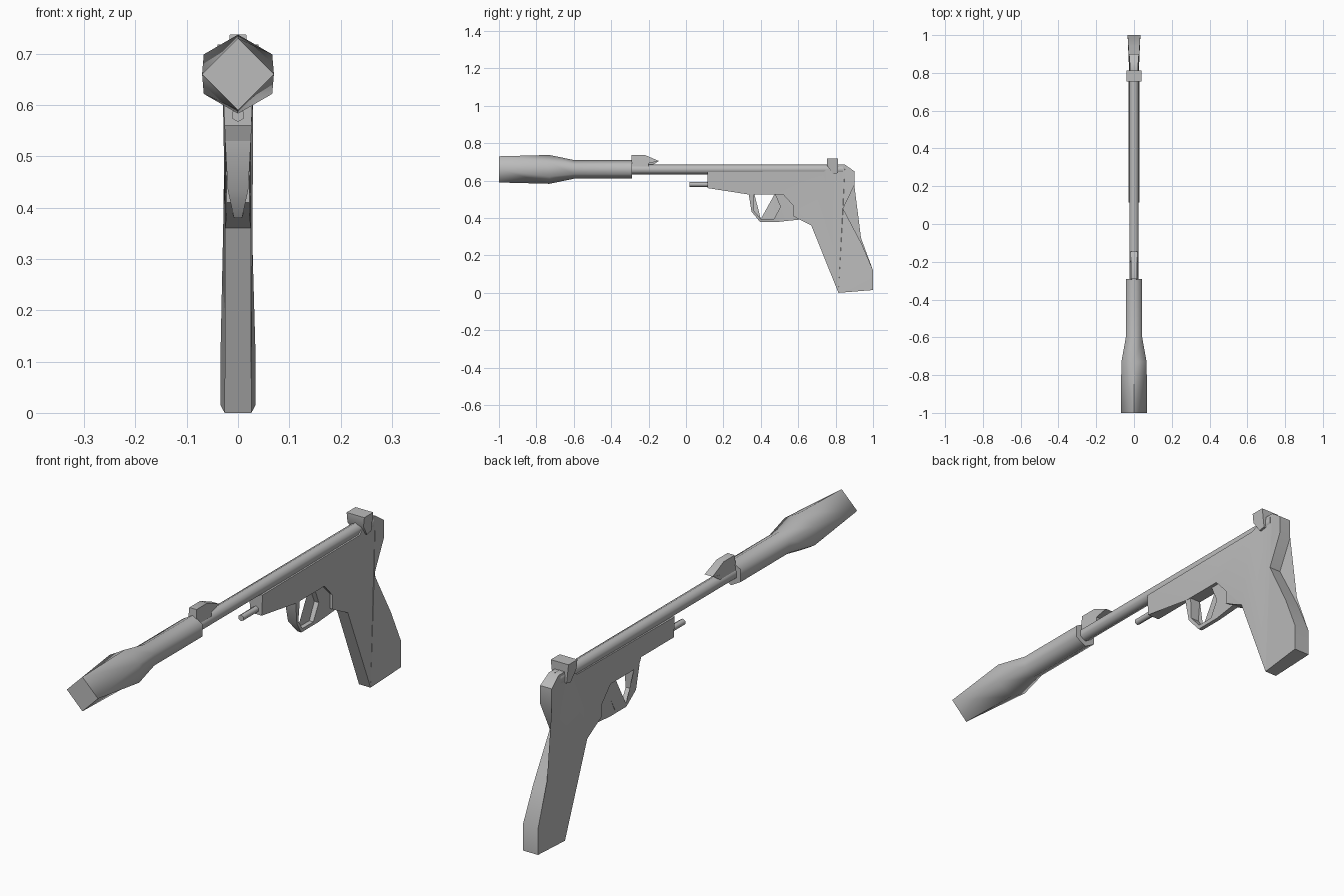
import bpy, bmesh
from math import sin, cos, radians

cube = bpy.data.objects.get("Cube")
if cube:
    bpy.data.objects.remove(cube)

grey = bpy.data.materials.new("grey_metal")
grey.use_nodes = True
grey.diffuse_color = (0.5, 0.5, 0.5, 1)
grey.node_tree.nodes["Principled BSDF"].inputs["Base Color"].default_value = (0.5, 0.5, 0.5, 1)


def finish(name, bm, angle):
    """Clean the mesh, make the object and shade it."""
    bmesh.ops.remove_doubles(bm, verts=bm.verts, dist=0.0005)
    bmesh.ops.recalc_face_normals(bm, faces=bm.faces)
    mesh = bpy.data.meshes.new(name)
    bm.to_mesh(mesh)
    bm.free()
    mesh.materials.append(grey)
    ob = bpy.data.objects.new(name, mesh)
    bpy.context.collection.objects.link(ob)
    bpy.ops.object.select_all(action='DESELECT')
    ob.select_set(True)
    bpy.context.view_layer.objects.active = ob
    bpy.ops.object.shade_smooth_by_angle(angle=radians(angle))
    return ob


def ring(y, r, z=0.66, angles=(90, 30, -30, -90, -150, 150)):
    return [(r * cos(radians(a)), y, z + r * sin(radians(a))) for a in angles]


def loft(name, rings, angle=62):
    """Skin a row of cross-sections and cap both ends."""
    bm = bmesh.new()
    rows = [[bm.verts.new(p) for p in row] for row in rings]
    n = len(rows[0])
    for a, b in zip(rows, rows[1:]):
        for i in range(n):
            j = (i + 1) % n
            bm.faces.new((a[i], a[j], b[j], b[i]))
    bm.faces.new(rows[0])
    bm.faces.new(rows[-1])
    return finish(name, bm, angle)


def slab(name, profile, angle=35):
    """Mirrored side profile of (y, z, half width) points."""
    bm = bmesh.new()
    left = [bm.verts.new((w, y, z)) for y, z, w in profile]
    right = [bm.verts.new((-w, y, z)) for y, z, w in profile]
    n = len(profile)
    for i in range(n):
        j = (i + 1) % n
        bm.faces.new((left[i], left[j], right[j], right[i]))
    sides = [bm.faces.new(left), bm.faces.new(right)]
    bmesh.ops.triangulate(bm, faces=sides)
    return finish(name, bm, angle)


# Flared muzzle: six sides closing to a four-sided tip
loft("muzzle_and_shroud", [
    ring(-1, 0.07, angles=(90, 0, 0, -90, 180, 180)),
    ring(-0.73, 0.077), ring(-0.6, 0.05), ring(-0.29, 0.05)])

# Thin barrel that also forms the rounded top of the frame
loft("barrel", [ring(-0.3, 0.027), ring(0.84, 0.027)])
loft("guide_rod", [ring(y, 0.013, 0.58) for y in (0.02, 0.14)])

# Frame and grip, widening toward the heel
slab("frame_and_grip", [
    (0.115, 0.56, 0.026), (0.115, 0.645, 0.03), (0.74, 0.65, 0.03),
    (0.79, 0.685, 0.022), (0.85, 0.685, 0.022), (0.9, 0.65, 0.026),
    (0.9, 0.575, 0.026), (0.84, 0.45, 0.025), (0.94, 0.26, 0.03),
    (1, 0.12, 0.034), (1, 0.015, 0.034), (0.815, 0, 0.026),
    (0.67, 0.36, 0.025), (0.61, 0.39, 0.022), (0.575, 0.41, 0.022),
    (0.575, 0.47, 0.023), (0.52, 0.525, 0.025), (0.34, 0.525, 0.025),
    (0.325, 0.56, 0.026)])

# Trigger and its guard
slab("trigger_guard", [
    (0.335, 0.53, 0.025), (0.35, 0.435, 0.02), (0.395, 0.38, 0.008),
    (0.5, 0.38, 0.008), (0.61, 0.392, 0.012), (0.62, 0.5, 0.012),
    (0.52, 0.53, 0.012), (0.475, 0.53, 0.012), (0.505, 0.46, 0.01),
    (0.47, 0.395, 0.01), (0.4, 0.395, 0.01), (0.362, 0.44, 0.018),
    (0.365, 0.53, 0.023)])

# Sights
slab("front_sight", [
    (-0.295, 0.67, 0.02), (-0.29, 0.737, 0.016), (-0.22, 0.737, 0.016),
    (-0.145, 0.705, 0.018), (-0.2, 0.692, 0.02), (-0.2, 0.67, 0.02)])
slab("rear_sight", [
    (0.755, 0.718, 0.04), (0.812, 0.718, 0.04), (0.812, 0.64, 0.031),
    (0.785, 0.635, 0.031), (0.755, 0.68, 0.036)])
